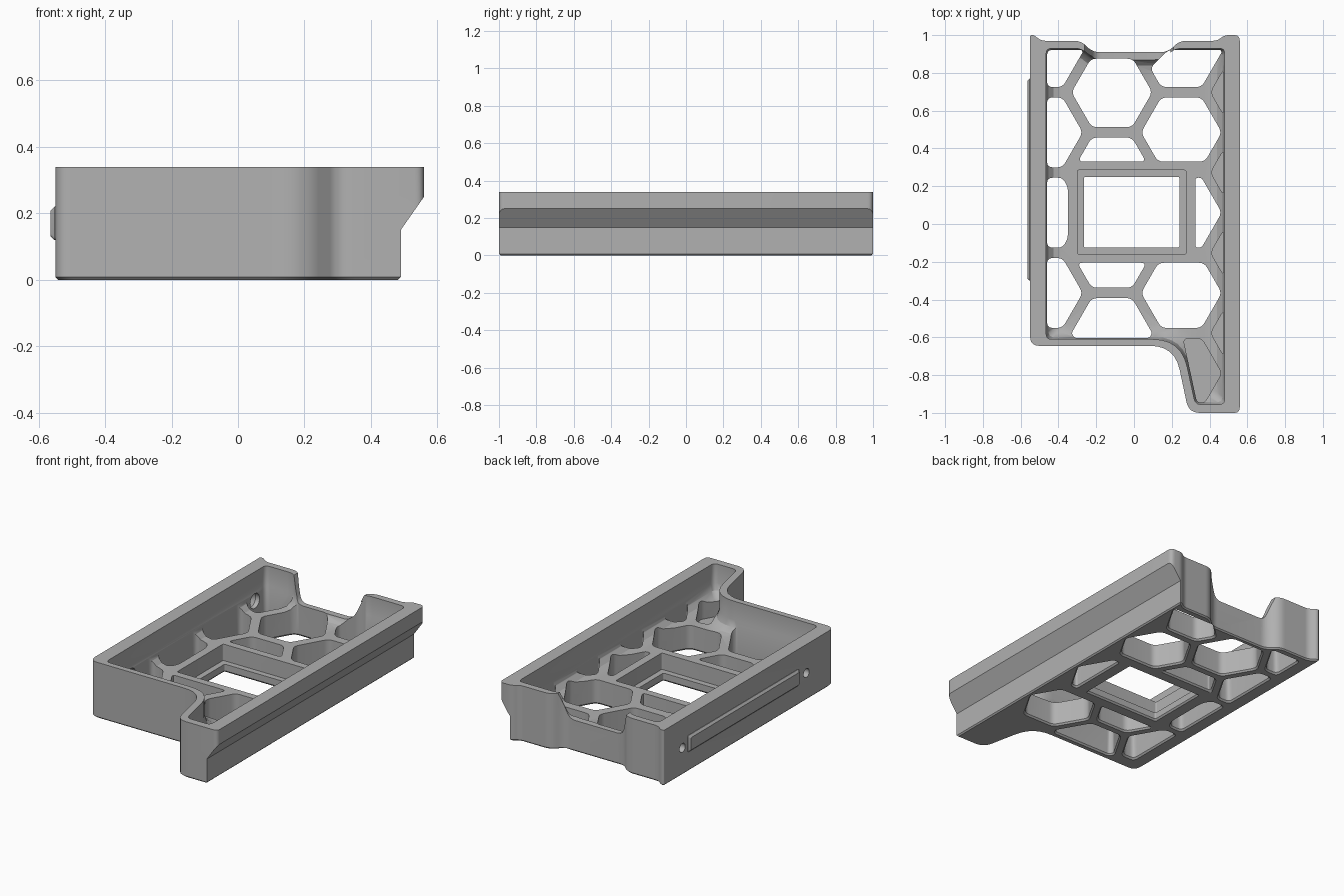
import bpy, bmesh, math
from mathutils import Vector

cube = bpy.data.objects.get("Cube")
if cube:
    bpy.data.objects.remove(cube, do_unlink=True)

grey = bpy.data.materials.new("plain grey")
grey.use_nodes = True
colour = (0.44, 0.44, 0.44, 1)
grey.diffuse_color = colour
grey.node_tree.nodes["Principled BSDF"].inputs["Base Color"].default_value = colour


def inset(poly, d):
    """Move every edge of a counter-clockwise outline inward by d."""
    out = []
    n = len(poly)
    for i, p in enumerate(poly):
        a = (p - poly[i - 1]).normalized()
        b = (poly[(i + 1) % n] - p).normalized()
        na, nb = Vector((-a.y, a.x)), Vector((-b.y, b.x))
        out.append(p + (na + nb) * d / max(0.3, 1 + na.dot(nb)))
    return out


def rounded(poly, radii, seg=6):
    out = []
    n = len(poly)
    for i, p in enumerate(poly):
        r = radii[i] if isinstance(radii, (list, tuple)) else radii
        if r == 0:
            out.append(p)
            continue
        va, vb = poly[i - 1] - p, poly[(i + 1) % n] - p
        t = min(r, va.length * 0.45, vb.length * 0.45)
        a, b = p + va.normalized() * t, p + vb.normalized() * t
        for k in range(seg + 1):
            s = k / seg
            out.append(a * (1 - s) ** 2 + p * 2 * s * (1 - s) + b * s * s)
    return out


def loft(bm, poly, levels, radii=0, place=lambda p, h: (p.x, p.y, h)):
    """Closed solid through (inset, height) levels of one outline."""
    poly = [Vector(p) for p in poly]
    rings = [[bm.verts.new(place(p, h)) for p in rounded(inset(poly, d), radii)]
             for d, h in levels]
    n = len(rings[0])
    for lo, hi in zip(rings, rings[1:]):
        for i in range(n):
            j = (i + 1) % n
            bm.faces.new((lo[i], lo[j], hi[j], hi[i]))
    bm.faces.new(rings[0][::-1])
    bm.faces.new(rings[-1])


def make(name, bm):
    bmesh.ops.recalc_face_normals(bm, faces=bm.faces[:])
    mesh = bpy.data.meshes.new(name)
    bm.to_mesh(mesh)
    bm.free()
    obj = bpy.data.objects.new(name, mesh)
    bpy.context.collection.objects.link(obj)
    mesh.materials.append(grey)
    return obj


def solid(name, *args, **kw):
    bm = bmesh.new()
    loft(bm, *args, **kw)
    return make(name, bm)


def clip(poly, a, b, c):
    """Keep the part of a convex outline where a*x + b*y <= c."""
    out = []
    for i, q in enumerate(poly):
        p = poly[i - 1]
        dp, dq = a * p.x + b * p.y - c, a * q.x + b * q.y - c
        if dp * dq < 0:
            out.append(p.lerp(q, dp / (dp - dq)))
        if dq <= 0:
            out.append(q)
    return [p for i, p in enumerate(out) if (p - out[i - 1]).length > 0.004]


# Tray body
outer = [(-.55, -.645), (.215, -.645), (.29, -1), (.56, -1), (.56, 1), (.48, 1),
         (.44, .97), (.24, .97), (.18, .91), (-.22, .91), (-.28, .97),
         (-.49, .97), (-.53, 1), (-.55, 1)]
body = solid("tray_body", outer, [(.008, 0), (0, .008), (0, .34)],
             [.05, .13, .06, .03, .03, .03, .03, .05, .05, .05, .05, .03, .02, .01])

# Open cavity with a filleted floor edge
inner = [(-.465, -.61), (.25, -.61), (.325, -.955), (.48, -.955), (.48, .93),
         (.22, .93), (.16, .88), (-.22, .88), (-.28, .93), (-.465, .93)]
cavity = solid("cavity_cutter", inner,
               [(.075, .15), (.04, .158), (.012, .185), (0, .225), (0, .5)],
               [.03, .15, .03, .03, .03, .05, .05, .05, .05, .03])

# Honeycomb cells in the floor
PITCH, R = .425, .2136
STEP = .368
cells = bmesh.new()
for col in range(4):
    for row in range(-3, 4):
        cx = -.485 + col * STEP
        cy = .06 + row * PITCH + (PITCH / 2 if col % 2 else 0)
        if not -.85 < cy < .95:
            continue
        if col == 0 and cy < -.7:
            continue
        cell = [Vector((cx + R * math.cos(k * math.pi / 3),
                        cy + R * math.sin(k * math.pi / 3))) for k in range(6)]
        foot = col == 2 and cy < -.7
        limits = [(-1, 0, .46), (1, 0, .475),
                  (0, 1, .875 if col == 1 else .922)]
        if foot:
            limits += [(0, -1, .945), (-1, -.215, -.13)]
        elif col < 3:
            limits.append((0, -1, .603))
        # keep a solid border round the window
        if col == 0:
            limits.append((1, 0, -.35) if abs(cy - .06) < .1 else (1, 0, 1))
        elif col < 3 and not foot:
            if col == 2 and abs(cy - .06) < .1:
                limits.append((-1, 0, -.325))
            else:
                limits.append((0, -1, -.33) if cy > .06 else (0, 1, -.205))
        if col == 2 and cy > .8:
            limits.append((-1, 1, .74))
        for lim in limits:
            cell = clip(cell, *lim)
        if len(cell) < 3:
            continue
        closed = foot or col == 3
        levels = [(0, .06), (0, .3)] if closed else [(-.01, -.002), (0, .01), (0, .3)]
        loft(cells, cell, levels, .03)
honeycomb = make("honeycomb_cutter", cells)

# Stepped rectangular window
window = solid("window_cutter", [(-.265, -.125), (.24, -.125), (.24, .25), (-.265, .25)],
               [(-.01, -.002), (0, .01), (0, .05), (-.035, .05), (-.035, .3)], .01)

# Lowered lip in the back wall
along_y = lambda p, h: (p.x, h, p.y)
lip = solid("lip_cutter", [(-.21, .19), (.15, .19), (.24, .42), (-.29, .42)],
            [(0, .8), (0, 1.2)], [.04, .04, 0, 0], place=along_y)

# Undercut below the side rail
undercut = solid("undercut_cutter",
                 [(.47, -.012), (.7, -.012), (.7, .25), (.56, .25), (.49, .15), (.49, .008)],
                 [(0, -1.2), (0, 1.2)], place=along_y)

# Countersunk screw holes in the side wall
holes = bmesh.new()
for y in (.82, -.376):
    ring = [(y + .027 * math.cos(k * math.tau / 24), .165 + .027 * math.sin(k * math.tau / 24))
            for k in range(24)]
    loft(holes, ring, [(0, -.7), (0, -.505), (-.018, -.487), (-.018, -.43)],
         place=lambda p, h: (h, p.x, p.y))
screw_holes = make("screw_hole_cutter", holes)

cutters = [undercut, cavity, lip, honeycomb, window, screw_holes]
for cutter in cutters:
    cutter.hide_render = True
    mod = body.modifiers.new(cutter.name, 'BOOLEAN')
    mod.operation = 'DIFFERENCE'
    mod.solver = 'EXACT'
    mod.object = cutter
bpy.context.view_layer.update()
result = bpy.data.meshes.new_from_object(
    body.evaluated_get(bpy.context.evaluated_depsgraph_get()))
body.modifiers.clear()
body.data = result
for cutter in cutters:
    bpy.data.objects.remove(cutter, do_unlink=True)

# Raised bar on the side wall
bar = solid("side_bar", [(-.3, .12), (.77, .12), (.77, .22), (-.3, .22)],
            [(.012, -.565), (0, -.553), (0, -.53)], .01,
            place=lambda p, h: (h, p.x, p.y))

for obj in (body, bar):
    bpy.ops.object.select_all(action='DESELECT')
    obj.select_set(True)
    bpy.context.view_layer.objects.active = obj
    bpy.ops.object.shade_smooth_by_angle(angle=math.radians(30))
